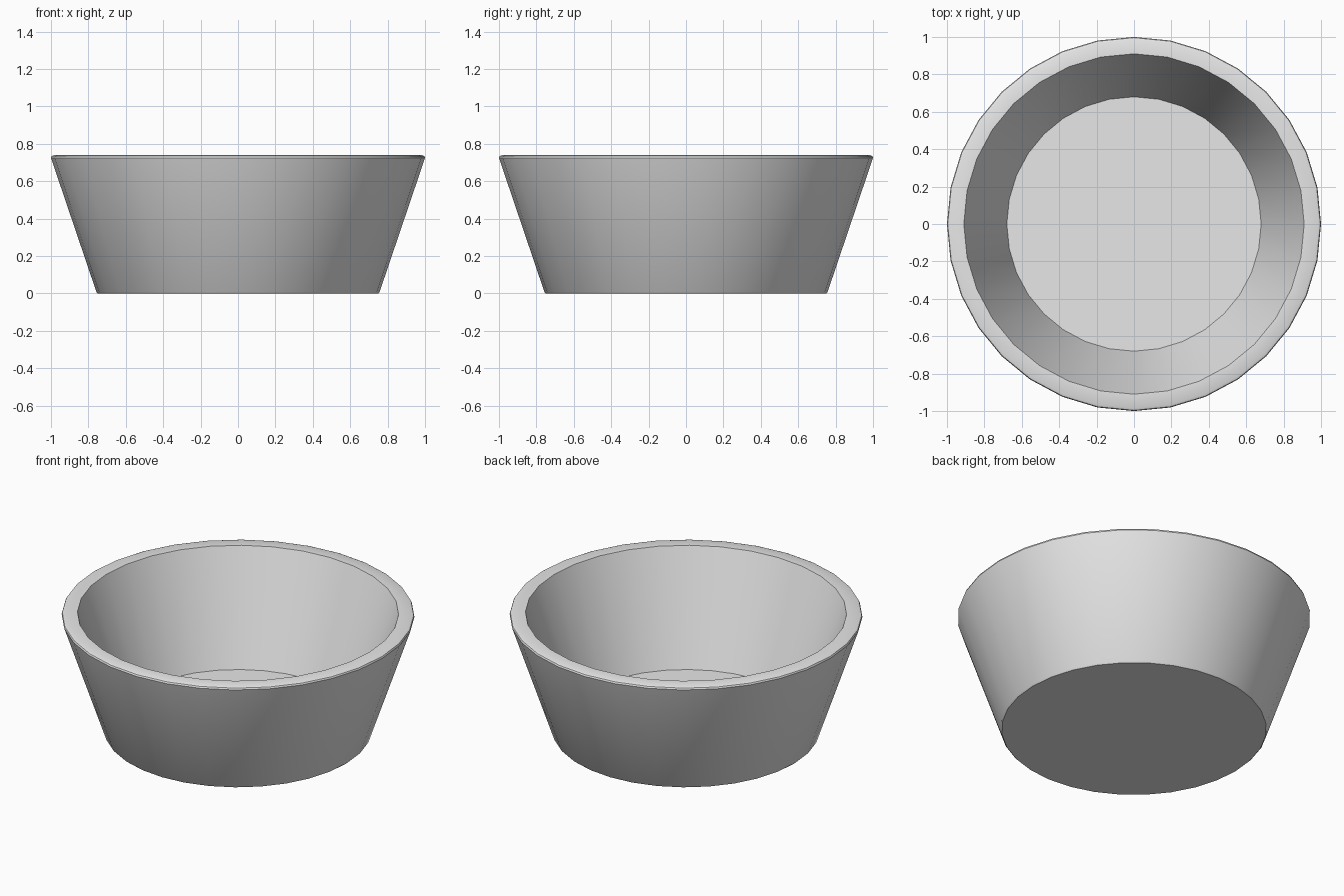
import bpy
import bmesh
import math

default_cube = bpy.data.objects.get("Cube")
if default_cube:
    bpy.data.objects.remove(default_cube, do_unlink=True)

SIDES = 32

# Plain grey material
grey = bpy.data.materials.new("light_grey")
grey.use_nodes = True
colour = (0.8, 0.8, 0.8, 1)
grey.diffuse_color = colour
grey.node_tree.nodes["Principled BSDF"].inputs["Base Color"].default_value = colour

# Wall profile (radius, height): base edge, outer wall, chamfered rim, inner wall, floor
profile = [(0.75, 0), (0.757, 0.008), (1, 0.725), (0.996, 0.735), (0.984, 0.74),
           (0.91, 0.74), (0.68, 0.07)]

# Lathe the profile into rings, then cap the underside and the inner floor
bm = bmesh.new()
rings = []
for radius, height in profile:
    angles = [math.tau * i / SIDES for i in range(SIDES)]
    rings.append([bm.verts.new((radius * math.cos(a), radius * math.sin(a), height))
                  for a in angles])
for low, high in zip(rings, rings[1:]):
    for i in range(SIDES):
        j = (i + 1) % SIDES
        bm.faces.new((low[i], low[j], high[j], high[i]))
bm.faces.new(rings[0][::-1])
bm.faces.new(rings[-1])
bmesh.ops.recalc_face_normals(bm, faces=bm.faces)

mesh = bpy.data.meshes.new("bowl")
bm.to_mesh(mesh)
bm.free()
mesh.materials.append(grey)
bowl = bpy.data.objects.new("bowl", mesh)
bpy.context.collection.objects.link(bowl)

# Smooth walls with crisp rim and floor edges
bpy.ops.object.select_all(action="DESELECT")
bowl.select_set(True)
bpy.context.view_layer.objects.active = bowl
bpy.ops.object.shade_smooth_by_angle(angle=math.radians(30))
